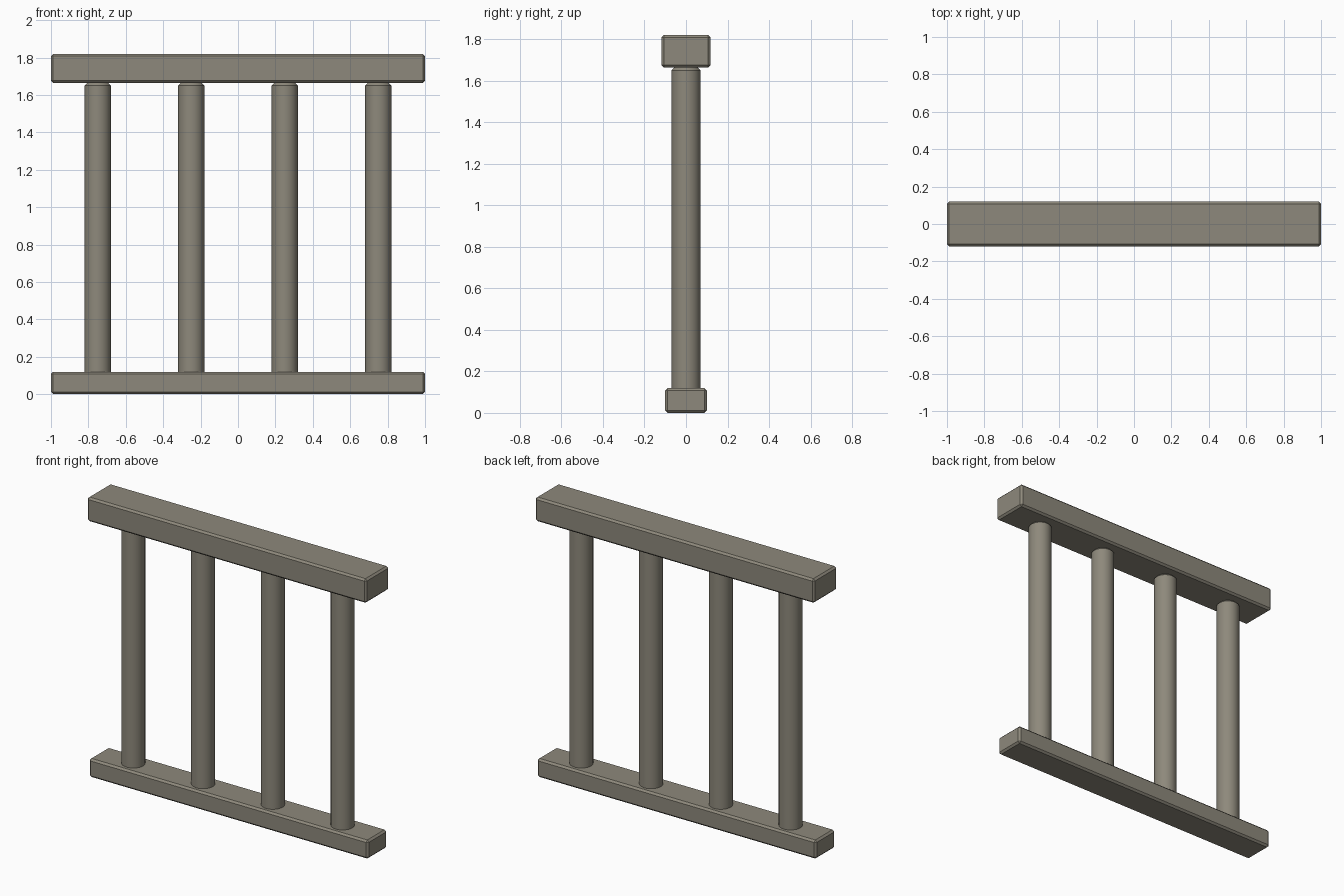
import bpy

if "Cube" in bpy.data.objects:
    bpy.data.objects.remove(bpy.data.objects["Cube"])

# Weathered brown-grey finish shared by every part
finish_mat = bpy.data.materials.new("weathered_grey")
finish_mat.diffuse_color = (0.27, 0.25, 0.20, 1)
finish_mat.use_nodes = True
finish_mat.node_tree.nodes["Principled BSDF"].inputs["Base Color"].default_value = finish_mat.diffuse_color


def finish(ob, name, bevel):
    ob.name = name
    ob.data.materials.append(finish_mat)
    mod = ob.modifiers.new("chamfer", 'BEVEL')
    mod.width = bevel
    mod.segments = 1
    mod.limit_method = 'ANGLE'
    mod.angle_limit = 0.7
    bpy.ops.object.modifier_apply(modifier=mod.name)
    bpy.ops.object.shade_smooth_by_angle()


def rail(name, depth, z0, z1):
    bpy.ops.mesh.primitive_cube_add(size=1, location=(0, 0, (z0 + z1) / 2))
    ob = bpy.context.object
    ob.scale = (2, depth, z1 - z0)
    bpy.ops.object.transform_apply(location=False, rotation=False, scale=True)
    finish(ob, name, 0.012)


def baluster(name, x, z0, z1):
    bpy.ops.mesh.primitive_cylinder_add(
        vertices=32, radius=0.07, depth=z1 - z0, location=(x, 0, (z0 + z1) / 2))
    finish(bpy.context.object, name, 0.014)


# Horizontal rails
rail("bottom_rail", 0.2, 0, 0.12)
rail("top_rail", 0.238, 1.664, 1.82)

# Upright round balusters, sunk slightly into the bottom rail
for i in range(4):
    baluster(f"baluster_{i + 1}", -0.75 + 0.5 * i, 0.1, 1.664)
